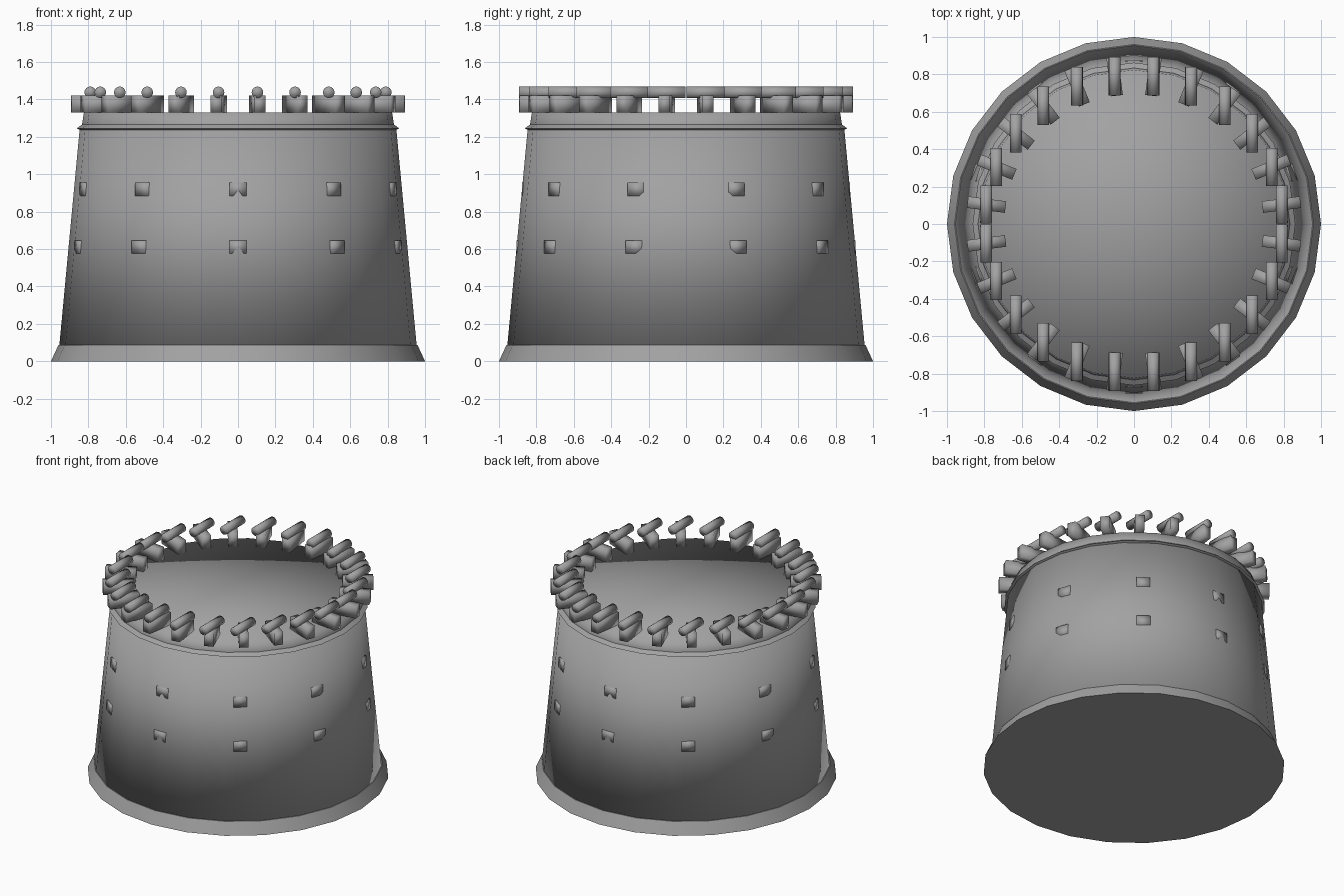
import bpy, bmesh
from math import pi, sin, cos, radians

if "Cube" in bpy.data.objects:
    bpy.data.objects.remove(bpy.data.objects["Cube"])

SIDES = 24

# Dark grey stone
stone = bpy.data.materials.new("stone")
stone.diffuse_color = (0.36, 0.36, 0.36, 1)
stone.use_nodes = True
stone.node_tree.nodes["Principled BSDF"].inputs["Base Color"].default_value = stone.diffuse_color


def finish(name, bm, smooth=None):
    bmesh.ops.recalc_face_normals(bm, faces=bm.faces[:])
    me = bpy.data.meshes.new(name)
    bm.to_mesh(me)
    bm.free()
    me.materials.append(stone)
    ob = bpy.data.objects.new(name, me)
    bpy.context.collection.objects.link(ob)
    if smooth:
        bpy.ops.object.select_all(action='DESELECT')
        ob.select_set(True)
        bpy.context.view_layer.objects.active = ob
        bpy.ops.object.shade_smooth_by_angle(angle=radians(smooth))
    return ob


def lathe(name, profile, smooth, bottom=False, top=False):
    """Tower section from (radius, z) rings, with optional fan caps."""
    bm = bmesh.new()
    rings = [[bm.verts.new((r * cos(2 * pi * i / SIDES), r * sin(2 * pi * i / SIDES), z))
              for i in range(SIDES)] for r, z in profile]
    for a, b in zip(rings, rings[1:]):
        for i in range(SIDES):
            j = (i + 1) % SIDES
            bm.faces.new((a[i], a[j], b[j], b[i]))
    for ring, z, wanted in ((rings[0], profile[0][1], bottom), (rings[-1], profile[-1][1], top)):
        if wanted:
            c = bm.verts.new((0, 0, z))
            for i in range(SIDES):
                bm.faces.new((ring[i], ring[(i + 1) % SIDES], c))
    ob = finish(name, bm, smooth)
    return ob


def block(name, size, radius, z, angle):
    """Softly shaded box with its length pointing outward from the tower axis."""
    bm = bmesh.new()
    bmesh.ops.create_cube(bm, size=1)
    bmesh.ops.scale(bm, vec=size, verts=bm.verts[:])
    ob = finish(name, bm, 180)
    ob.location = (radius * cos(angle), radius * sin(angle), z)
    ob.rotation_euler.z = angle


# Tower: flared foot, tapering wall, thin ledge and roof drum
lathe("foot", [(1.0, 0), (0.96, 0.087), (0.953, 0.087)], 30, bottom=True)
lathe("wall", [(0.955, 0.087), (0.847, 1.237)], 180, bottom=True, top=True)
lathe("ledge", [(0.845, 1.237), (0.863, 1.245), (0.834, 1.265)], 30)
lathe("roof_drum", [(0.834, 1.265), (0.824, 1.33)], 180, top=True)

# Battlement blocks with a small log laid front to back on each
for i in range(SIDES):
    a = 2 * pi * (i + 0.5) / SIDES
    block("battlement", (0.205, 0.062, 0.09), 0.795, 1.375, a)
    bm = bmesh.new()
    bmesh.ops.create_cone(bm, cap_ends=True, segments=16, radius1=0.031,
                          radius2=0.031, depth=0.205)
    log = finish("battlement_log", bm, 180)
    log.location = (0.797 * cos(a), 0.797 * sin(a), 1.438)
    log.rotation_euler.x = pi / 2

# Two rows of small upright windows barely breaking the wall surface
for z, face in ((0.61, 0.905), (0.92, 0.877)):
    for i in range(10):
        block("window", (0.06, 0.09, 0.07), face - 0.03, z, -pi / 2 + i * pi / 5)
